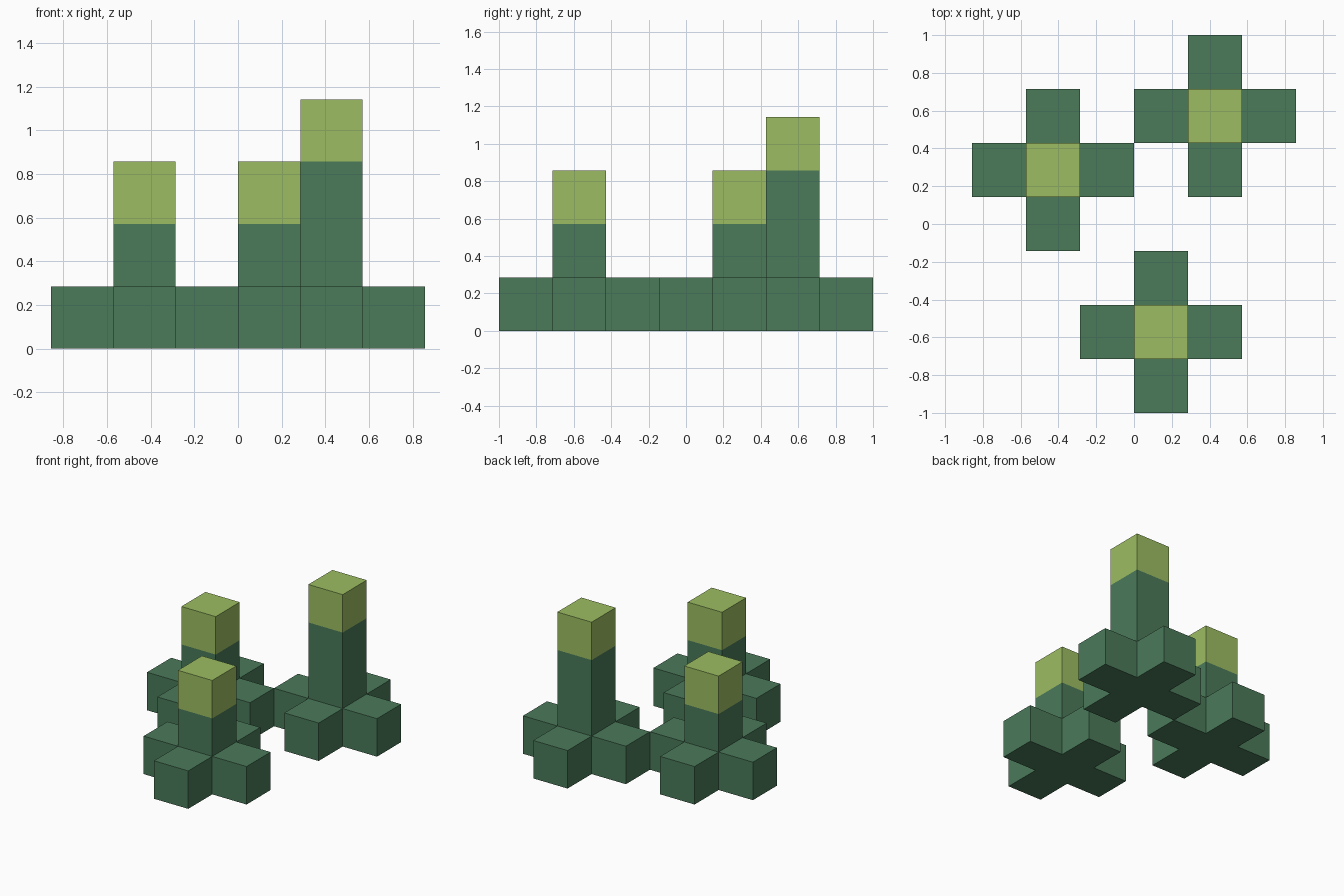
import bpy
import bmesh
from mathutils import Matrix, Vector

default_cube = bpy.data.objects.get("Cube")
if default_cube:
    bpy.data.objects.remove(default_cube, do_unlink=True)

U = 2 / 7  # edge of one block


def make_material(name, rgb):
    mat = bpy.data.materials.new(name)
    mat.use_nodes = True
    colour = (*rgb, 1.0)
    mat.diffuse_color = colour
    mat.node_tree.nodes["Principled BSDF"].inputs["Base Color"].default_value = colour
    return mat


GREEN = make_material("dark_green", (0.069, 0.195, 0.102))
LIME = make_material("light_green", (0.332, 0.515, 0.122))


def pull(bm, face, distance):
    """Extrude one face along its normal and return the moved face."""
    offset = face.normal.copy() * distance
    new_face = bmesh.ops.extrude_discrete_faces(bm, faces=[face])["faces"][0]
    bmesh.ops.translate(bm, verts=new_face.verts[:], vec=offset)
    bm.normal_update()
    return new_face


def facing(bm, direction):
    """Outermost face looking in the given direction."""
    d = Vector(direction)
    faces = [f for f in bm.faces if f.normal.dot(d) > 0.9]
    return max(faces, key=lambda f: f.calc_center_median().dot(d))


def make_plant(name, x, y, blocks):
    bm = bmesh.new()
    bmesh.ops.create_cube(bm, size=U, matrix=Matrix.Translation((0, 0, U / 2)))
    bm.normal_update()

    # Stem rising from the core block, with a lighter tip on top
    top = pull(bm, facing(bm, (0, 0, 1)), (blocks - 2) * U)
    pull(bm, top, U)

    # Four arms forming a cross at the base
    for direction in ((1, 0, 0), (-1, 0, 0), (0, 1, 0), (0, -1, 0)):
        d = Vector(direction)
        side = min((f for f in bm.faces if f.normal.dot(d) > 0.9),
                   key=lambda f: f.calc_center_median().z)
        # Only the core's own side lies at half a block from the axis
        side = min((f for f in bm.faces if f.normal.dot(d) > 0.9
                    and f.calc_center_median().z < U
                    and (f.calc_center_median().xy - d.xy * U / 2).length < U / 4),
                   key=lambda f: f.calc_center_median().z, default=side)
        pull(bm, side, U)

    # Tip colour by height
    for f in bm.faces:
        f.material_index = int(f.calc_center_median().z > (blocks - 1) * U + U / 4)

    bmesh.ops.recalc_face_normals(bm, faces=bm.faces[:])
    mesh = bpy.data.meshes.new(name)
    bm.to_mesh(mesh)
    bm.free()
    mesh.materials.append(GREEN)
    mesh.materials.append(LIME)
    obj = bpy.data.objects.new(name, mesh)
    obj.location = (x * U, y * U, 0)
    bpy.context.collection.objects.link(obj)


# Three plants: position and height counted in blocks
make_plant("tall_plant", 1.5, 2, 4)
make_plant("side_plant", -1.5, 1, 3)
make_plant("front_plant", 0.5, -2, 3)
